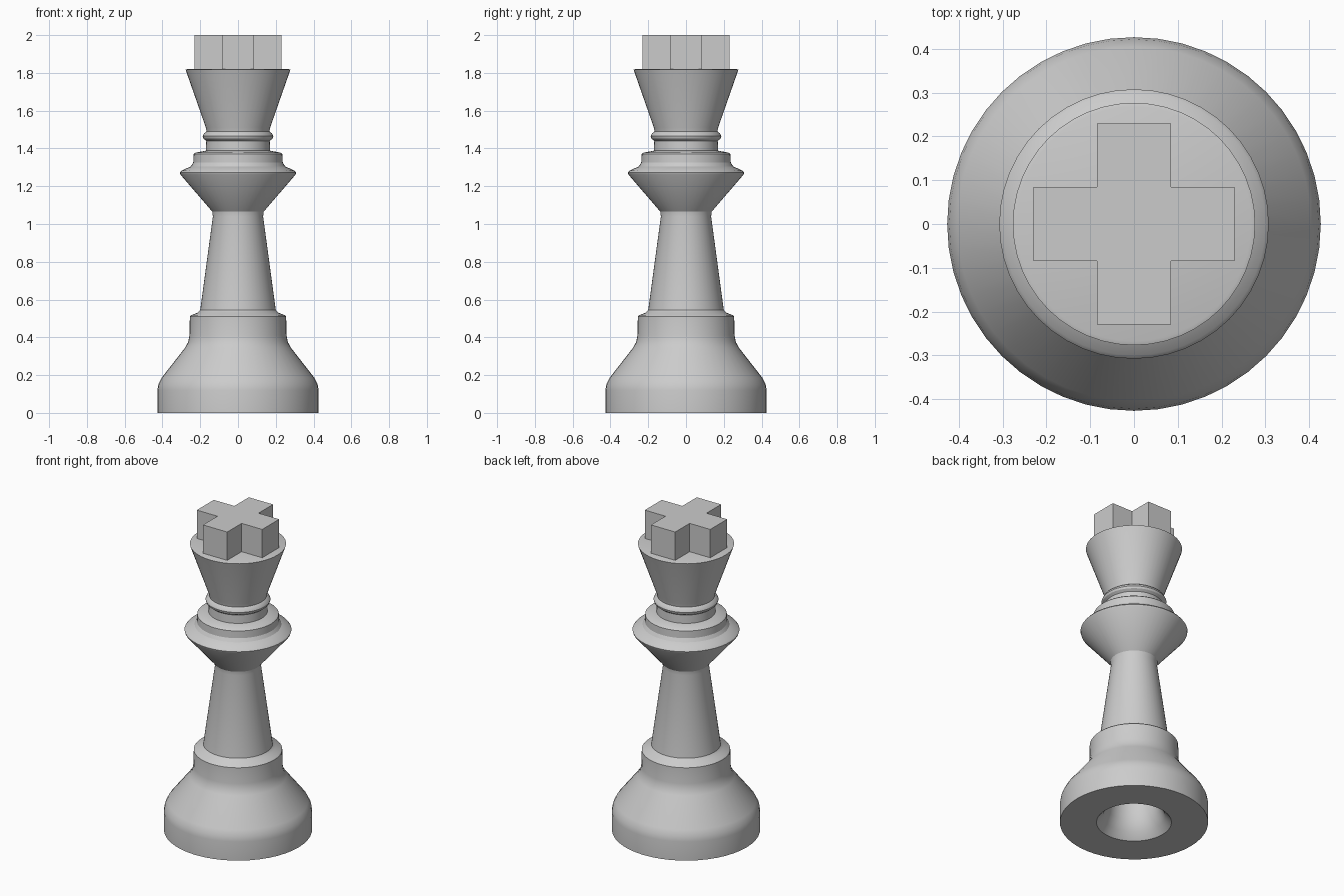
import bpy, bmesh, math

if "Cube" in bpy.data.objects:
    bpy.data.objects.remove(bpy.data.objects["Cube"])

SEGMENTS = 48


def finish(name, bm):
    bmesh.ops.remove_doubles(bm, verts=bm.verts, dist=1e-5)
    bmesh.ops.recalc_face_normals(bm, faces=bm.faces)
    mesh = bpy.data.meshes.new(name)
    bm.to_mesh(mesh)
    bm.free()
    obj = bpy.data.objects.new(name, mesh)
    bpy.context.collection.objects.link(obj)
    return obj


def lathe(name, profile):
    """Revolve (radius, height) points around z."""
    bm = bmesh.new()
    verts = [bm.verts.new((r, 0, z)) for r, z in profile]
    edges = [bm.edges.new(pair) for pair in zip(verts, verts[1:])]
    bmesh.ops.spin(bm, geom=verts + edges, cent=(0, 0, 0), axis=(0, 0, 1),
                   angle=math.tau, steps=SEGMENTS, use_merge=True)
    obj = finish(name, bm)
    bpy.ops.object.select_all(action='DESELECT')
    obj.select_set(True)
    bpy.context.view_layer.objects.active = obj
    bpy.ops.object.shade_smooth_by_angle(angle=math.radians(30))
    return obj


# Turned body: flared hole in the underside, base, stem, collar, neck ring, head
hole = [(0, 0.42), (0.14, 0.40), (0.145, 0.16), (0.155, 0.10),
        (0.18, 0.04), (0.216, 0)]
base = [(0.427, 0), (0.427, 0.12), (0.422, 0.15), (0.405, 0.185),
        (0.28, 0.345), (0.264, 0.375), (0.257, 0.41), (0.255, 0.51),
        (0.248, 0.517), (0.215, 0.53), (0.20, 0.545)]
stem = [(0.133, 1.04), (0.136, 1.065)]
collar = [(0.305, 1.262), (0.308, 1.272), (0.30, 1.282), (0.25, 1.305),
          (0.237, 1.325), (0.235, 1.37), (0.225, 1.378), (0.17, 1.388)]
neck_ring = [(0.168, 1.44), (0.183, 1.452), (0.187, 1.465), (0.18, 1.48),
             (0.166, 1.49)]
head = [(0.17, 1.51), (0.275, 1.81), (0.277, 1.817), (0.268, 1.82), (0, 1.82)]
lathe("turned_body", hole + base + stem + collar + neck_ring + head)

# Cross-shaped finial: one corner outline turned through four quarters
ARM, HALF = 0.23, 0.085
corner = [(ARM, -HALF), (ARM, HALF), (HALF, HALF)]
bm = bmesh.new()
outline = []
for q in range(4):
    c, s = round(math.cos(q * math.pi / 2)), round(math.sin(q * math.pi / 2))
    outline += [bm.verts.new((c * x - s * y, s * x + c * y, 1.80)) for x, y in corner]
face = bm.faces.new(outline)
top = bmesh.ops.extrude_face_region(bm, geom=[face], use_keep_orig=True)["geom"]
bmesh.ops.translate(bm, vec=(0, 0, 0.20),
                    verts=[v for v in top if isinstance(v, bmesh.types.BMVert)])
finish("cross_finial", bm)
